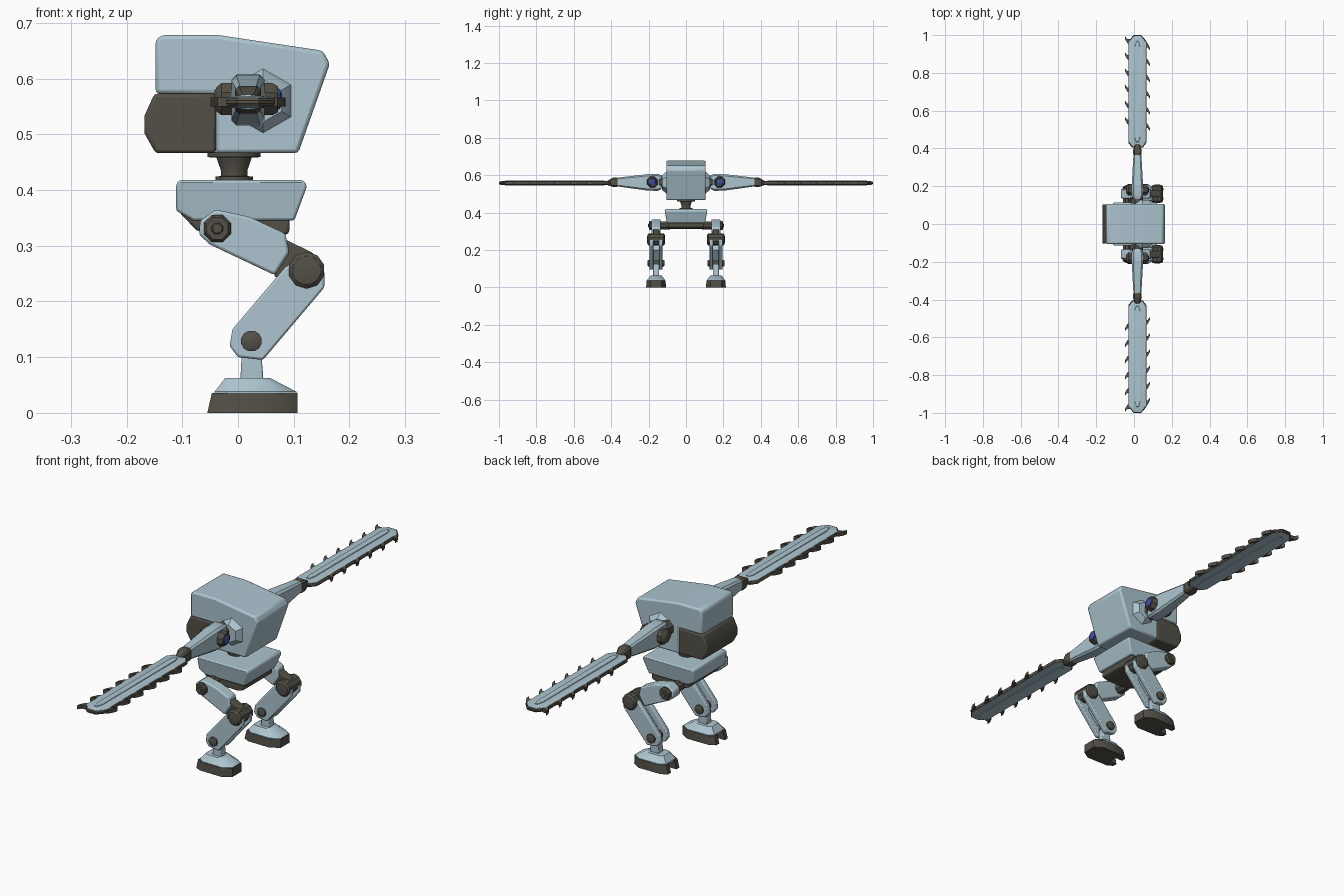
import bpy, bmesh, math


def material(name, rgb):
    m = bpy.data.materials.new(name)
    m.diffuse_color = (*rgb, 1)
    return m


LIGHT = material("pale blue paint", (0.42, 0.56, 0.63))
DARK = material("dark grey metal", (0.085, 0.08, 0.062))
BLUE = material("blue lens", (0.05, 0.08, 0.33))


def loft(name, rings, mat, bevel=0, mirror=False, segs=2):
    """Closed solid through rings of equal point count."""
    bm = bmesh.new()
    vs = [[bm.verts.new(p) for p in r] for r in rings]
    n = len(rings[0])
    for a, b in zip(vs, vs[1:]):
        for i in range(n):
            j = (i + 1) % n
            bm.faces.new((a[i], a[j], b[j], b[i]))
    bm.faces.new(vs[0])
    bm.faces.new(vs[-1])
    bmesh.ops.recalc_face_normals(bm, faces=bm.faces)
    me = bpy.data.meshes.new(name)
    bm.to_mesh(me)
    bm.free()
    me.materials.append(mat)
    ob = bpy.data.objects.new(name, me)
    bpy.context.collection.objects.link(ob)
    if bevel:
        b = ob.modifiers.new("bevel", "BEVEL")
        b.width, b.segments, b.limit_method = bevel, segs, "ANGLE"
        b.angle_limit = math.radians(40)
    if mirror:
        m = ob.modifiers.new("mirror", "MIRROR")
        m.use_axis = (False, True, False)
        m.use_clip = False
    bpy.ops.object.select_all(action="DESELECT")
    ob.select_set(True)
    bpy.context.view_layer.objects.active = ob
    bpy.ops.object.shade_smooth_by_angle(angle=math.radians(35))
    return ob


def side_plate(name, pts, y0, y1, mat, **k):
    """Outline in x, z pushed along y."""
    return loft(name, [[(x, y, z) for x, z in pts] for y in (y0, y1)], mat, **k)


def layers(name, pts, zs, mat, cx, cy, **k):
    """Outline in x, y stacked along z; zs holds (z, x scale, y scale)."""
    return loft(name, [[(cx + (x - cx) * sx, cy + (y - cy) * sy, z) for x, y in pts]
                       for z, sx, sy in zs], mat, **k)


def lathe(name, axis, centre, prof, mat, n=8, **k):
    """Turned part: prof holds (position along axis, radius)."""
    rings = []
    for t, r in prof:
        ring = []
        for i in range(n):
            a = 2 * math.pi * (i + 0.5) / n
            u, v = r * math.cos(a), r * math.sin(a)
            c0, c1 = centre[0] + u, centre[1] + v
            ring.append({"x": (t, c0, c1), "y": (c0, t, c1), "z": (c0, c1, t)}[axis])
        rings.append(ring)
    return loft(name, rings, mat, **k)


# head shell with a notch for the jaw
side_plate("head_shell", [(-0.148, 0.573), (-0.148, 0.668), (-0.138, 0.678), (-0.035, 0.678),
                          (0.152, 0.65), (0.165, 0.627), (0.108, 0.466), (-0.04, 0.466),
                          (-0.04, 0.573)], -0.105, 0.105, LIGHT, bevel=0.009)
side_plate("jaw_block", [(-0.15, 0.573), (-0.168, 0.533), (-0.168, 0.502), (-0.148, 0.466),
                         (-0.039, 0.466), (-0.039, 0.573)], -0.104, 0.104, DARK, bevel=0.006)

# neck
lathe("neck", "z", (-0.007, 0), [(0.415, 0.034), (0.424, 0.034), (0.425, 0.024), (0.435, 0.024),
                                 (0.452, 0.03), (0.458, 0.032), (0.459, 0.048), (0.468, 0.048)],
      DARK, n=20)

# pelvis, its top wider than its base
pel = [(-0.105, 0.418), (0.117, 0.418), (0.124, 0.407), (0.101, 0.345), (-0.08, 0.345),
       (-0.111, 0.363), (-0.111, 0.411)]
ob = side_plate("pelvis", pel, -0.114, 0.114, LIGHT, bevel=0.008)
for v in ob.data.vertices:
    if v.co.z < 0.37:
        v.co.y *= 0.9
side_plate("pelvis_underside", [(-0.108, 0.363), (-0.075, 0.328), (-0.03, 0.315), (0.06, 0.313),
                                (0.092, 0.322), (0.092, 0.35), (-0.08, 0.35)],
           -0.096, 0.096, DARK, bevel=0.005)

# legs
side_plate("thigh", [(-0.068, 0.345), (-0.04, 0.365), (0.02, 0.352), (0.085, 0.322), (0.092, 0.288),
                     (0.066, 0.247), (-0.05, 0.302), (-0.07, 0.32)],
           0.136, 0.184, LIGHT, bevel=0.005, mirror=True)
lathe("hip_bolt", "y", (-0.037, 0.331), [(0.085, 0.022), (0.192, 0.026), (0.199, 0.021),
                                         (0.199, 0.011), (0.203, 0.009)], DARK, mirror=True)
side_plate("knee_block", [(0.083, 0.312), (0.135, 0.287), (0.145, 0.25), (0.12, 0.232),
                          (0.064, 0.245)], 0.143, 0.177, DARK, bevel=0.004, mirror=True)
lathe("knee_bolt", "y", (0.123, 0.256), [(0.112, 0.014), (0.114, 0.026), (0.121, 0.033),
                                         (0.199, 0.033), (0.206, 0.026), (0.208, 0.014)],
      DARK, n=10, mirror=True)
shin = [(0.085, 0.262), (-0.01, 0.15), (-0.015, 0.12), (0.0, 0.1), (0.045, 0.095), (0.155, 0.225),
        (0.155, 0.255), (0.125, 0.285)]
for tag, y0 in (("inner", 0.125), ("outer", 0.175)):
    side_plate("shin_plate_" + tag, shin, y0, y0 + 0.02, LIGHT, bevel=0.004, mirror=True)
side_plate("shin_core", [(0.065, 0.2), (0.03, 0.158), (0.05, 0.14), (0.1, 0.2), (0.09, 0.23)],
           0.144, 0.176, LIGHT, mirror=True)
lathe("ankle_bolt", "y", (0.024, 0.129), [(0.115, 0.014), (0.118, 0.019), (0.202, 0.019),
                                          (0.205, 0.014)], DARK, n=12, mirror=True)
side_plate("ankle_post", [(0.004, 0.055), (0.008, 0.13), (0.04, 0.13), (0.046, 0.055)],
           0.144, 0.176, LIGHT, bevel=0.003, mirror=True)

# feet: forked sole and sloped cover
sole = [(-0.055, 0.122), (-0.03, 0.108), (0.07, 0.107), (0.107, 0.13), (0.107, 0.19), (0.07, 0.213),
        (-0.03, 0.212), (-0.055, 0.198), (-0.055, 0.178), (-0.02, 0.178), (-0.02, 0.142),
        (-0.055, 0.142)]
layers("foot_sole", sole, [(0, 1, 1), (0.036, 0.95, 0.96)], DARK, 0.107, 0.16, mirror=True)
cover = [(-0.042, 0.128), (-0.02, 0.112), (0.07, 0.111), (0.105, 0.132), (0.105, 0.188),
         (0.07, 0.209), (-0.02, 0.208), (-0.042, 0.192)]
layers("foot_cover", cover, [(0.03, 1, 1), (0.038, 1, 1), (0.063, 0.54, 0.62)], LIGHT, 0.0, 0.16,
       mirror=True)

# shoulders
lathe("shoulder_mount", "y", (0.045, 0.56), [(0.1, 0.06), (0.108, 0.056), (0.128, 0.038)], LIGHT,
      n=6, mirror=True)
lathe("shoulder_neck", "y", (0.018, 0.563), [(0.1, 0.036), (0.15, 0.03), (0.18, 0.022)], DARK,
      mirror=True)
lathe("shoulder_pivot", "x", (0.18, 0.563), [(-0.042, 0.016), (-0.038, 0.024), (-0.03, 0.031),
                                             (0.062, 0.031), (0.072, 0.025)], DARK, mirror=True)
lathe("shoulder_lens", "x", (0.18, 0.563), [(0.07, 0.021), (0.075, 0.019), (0.079, 0.01)], BLUE,
      mirror=True)


# forearm tapering to the blade
def box_ring(y, hx, z0, z1):
    c = min(hx, z1 - z0) * 0.3
    return [(0.018 + x, y, z) for x, z in
            ((-hx + c, z0), (hx - c, z0), (hx, z0 + c), (hx, z1 - c),
             (hx - c, z1), (-hx + c, z1), (-hx, z1 - c), (-hx, z0 + c))]


loft("forearm", [box_ring(*r) for r in ((0.132, 0.022, 0.525, 0.6), (0.15, 0.03, 0.516, 0.607),
                                        (0.21, 0.03, 0.518, 0.605), (0.365, 0.021, 0.54, 0.587))],
     LIGHT, mirror=True)
loft("wrist", [box_ring(*r) for r in ((0.36, 0.017, 0.542, 0.584), (0.372, 0.023, 0.537, 0.587),
                                      (0.39, 0.023, 0.537, 0.587), (0.42, 0.014, 0.547, 0.57))],
     DARK, mirror=True)

# saw blade: dark core, pale plates above and below, ribs
blade = [(-0.03, 0.43), (-0.01, 0.404), (0.046, 0.404), (0.066, 0.43), (0.066, 0.968),
         (0.038, 1.0), (-0.002, 1.0), (-0.03, 0.968)]
layers("blade_core", blade, [(0.551, 0.96, 0.99), (0.555, 1, 1), (0.561, 1, 1),
                             (0.565, 0.96, 0.99)], DARK, 0.018, 0.702, mirror=True)
for tag, d in (("top", 1), ("bottom", -1)):
    layers("blade_plate_" + tag, blade, [(0.558 + d * 0.004, 0.95, 0.985),
                                         (0.558 + d * 0.008, 0.93, 0.98),
                                         (0.558 + d * 0.011, 0.6, 0.95)],
           LIGHT, 0.018, 0.702, mirror=True)
    layers("blade_rib_" + tag, blade, [(0.558 + d * 0.008, 0.32, 0.9),
                                       (0.558 + d * 0.0135, 0.26, 0.89)],
           LIGHT, 0.018, 0.702, mirror=True)

# hooked teeth, running opposite ways on the two edges
hook = [(0.035, 0.022), (0.053, 0.016), (0.066, -0.008), (0.067, -0.024), (0.055, -0.008),
        (0.035, -0.006)]
for d, y0, tag in ((1, 0.515, "right"), (-1, 0.545, "left")):
    for i in range(6):
        y = y0 + i * 0.0855
        layers(f"tooth_{tag}_{i}", [(0.018 + d * u, y + d * v) for u, v in hook],
               [(0.55, 1, 1), (0.566, 1, 1)], DARK, 0.018, y, mirror=True)
